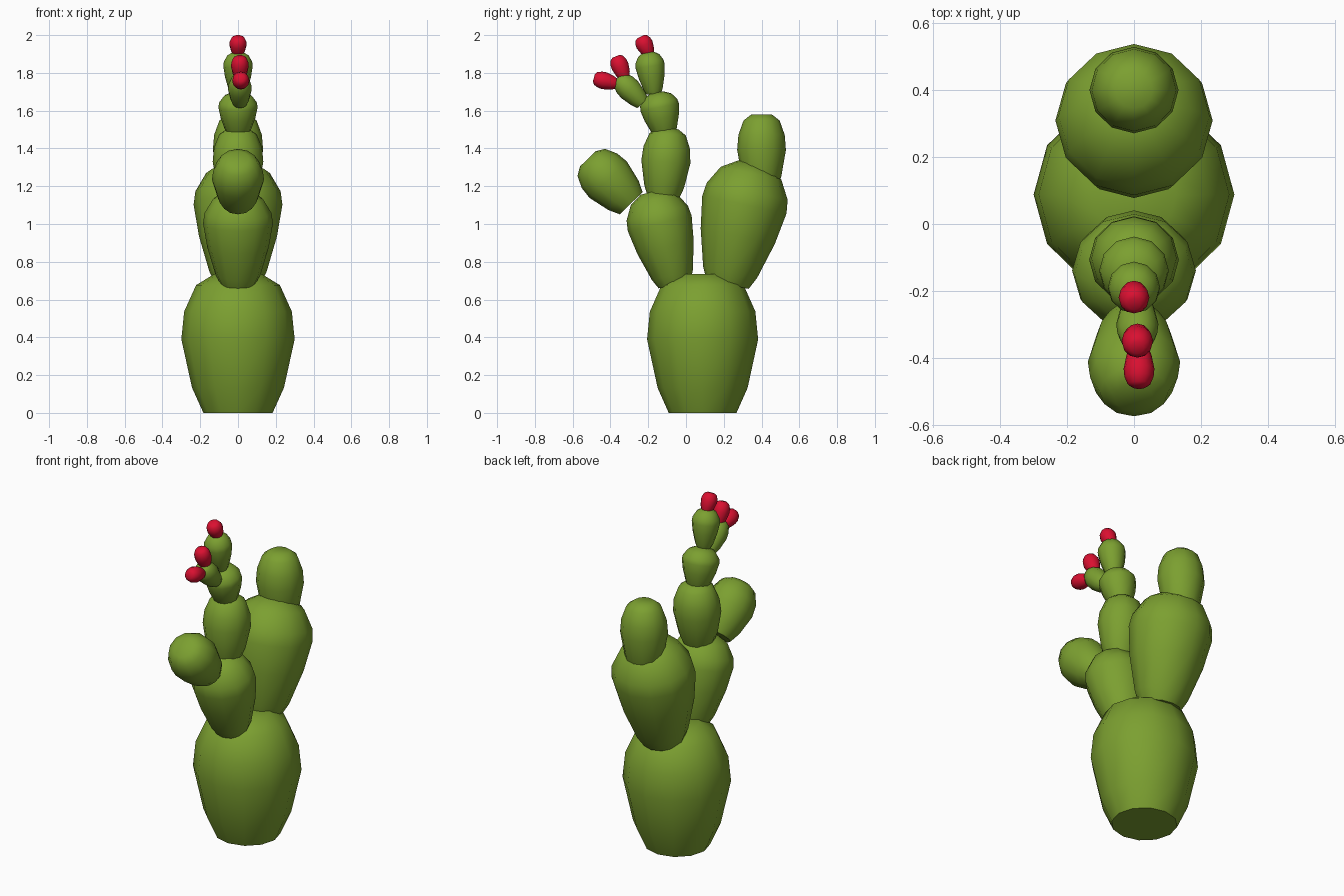
import bpy, bmesh, math
from mathutils import Vector

cube = bpy.data.objects.get("Cube")
if cube:
    bpy.data.objects.remove(cube, do_unlink=True)


def make_material(name, color):
    mat = bpy.data.materials.new(name)
    mat.use_nodes = True
    mat.diffuse_color = color
    mat.node_tree.nodes["Principled BSDF"].inputs["Base Color"].default_value = color
    return mat


green = make_material("cactus_green", (0.2, 0.35, 0.03, 1))
red = make_material("fruit_red", (0.7, 0.005, 0.03, 1))

# Profiles: (fraction along the axis, fraction of the widest radius)
ROUND = [(0, .61), (.18, .81), (.53, 1), (.73, .95), (.92, .74), (1, .42)]
TAPERED = [(0, .5), (.1, .64), (.4, .88), (.66, 1), (.77, .96), (.92, .72), (1, .35)]
SIDES = 12


def pad(name, base, tip, radius, profile, mat=green, flat=1.0, x=0.0):
    """Lathe a profile along an axis in the YZ plane, from base to tip."""
    start, end = Vector((x, *base)), Vector((x, *tip))
    across = Vector((1, 0, 0))
    depth = (end - start).normalized().cross(across)
    bm = bmesh.new()
    rings = []
    for t, r in profile:
        center = start.lerp(end, t)
        ring = []
        for i in range(SIDES):
            a = math.tau * i / SIDES
            offset = across * math.cos(a) + depth * math.sin(a) * flat
            ring.append(bm.verts.new(center + offset * radius * r))
        rings.append(ring)
    for low, high in zip(rings, rings[1:]):
        for i in range(SIDES):
            j = (i + 1) % SIDES
            bm.faces.new((low[i], low[j], high[j], high[i]))
    bm.faces.new(rings[0][::-1])
    bm.faces.new(rings[-1])
    bmesh.ops.recalc_face_normals(bm, faces=bm.faces[:])
    mesh = bpy.data.meshes.new(name)
    bm.to_mesh(mesh)
    bm.free()
    mesh.materials.append(mat)
    obj = bpy.data.objects.new(name, mesh)
    bpy.context.collection.objects.link(obj)
    bpy.ops.object.select_all(action="DESELECT")
    obj.select_set(True)
    bpy.context.view_layer.objects.active = obj
    bpy.ops.object.shade_smooth_by_angle(angle=math.radians(50))
    return obj


# Trunk
pad("trunk", (.088, 0), (.088, .735), .3, ROUND, flat=.98)

# Rear arm
pad("rear_pad", (.22, .68), (.355, 1.32), .235, TAPERED, flat=.97)
pad("rear_top_pad", (.4, 1.18), (.4, 1.58), .133, ROUND, flat=.97)

# Front arm
pad("front_pad", (-.06, .68), (-.18, 1.17), .185, TAPERED, flat=.94)
pad("front_side_pad", (-.29, 1.11), (-.52, 1.345), .138, ROUND)
pad("front_middle_pad", (-.12, 1.13), (-.095, 1.505), .134, ROUND, flat=.97)
pad("front_upper_pad", (-.11, 1.47), (-.155, 1.695), .104, TAPERED)
pad("front_top_pad", (-.17, 1.69), (-.2, 1.91), .078, TAPERED)
pad("front_bud_pad", (-.23, 1.64), (-.36, 1.775), .063, ROUND, x=.01)

# Fruits
pad("top_fruit", (-.195, 1.9), (-.24, 1.992), .046, ROUND, red)
pad("middle_fruit", (-.325, 1.775), (-.37, 1.888), .047, ROUND, red, x=.01)
pad("low_fruit", (-.37, 1.742), (-.488, 1.773), .046, ROUND, red, x=.015)
